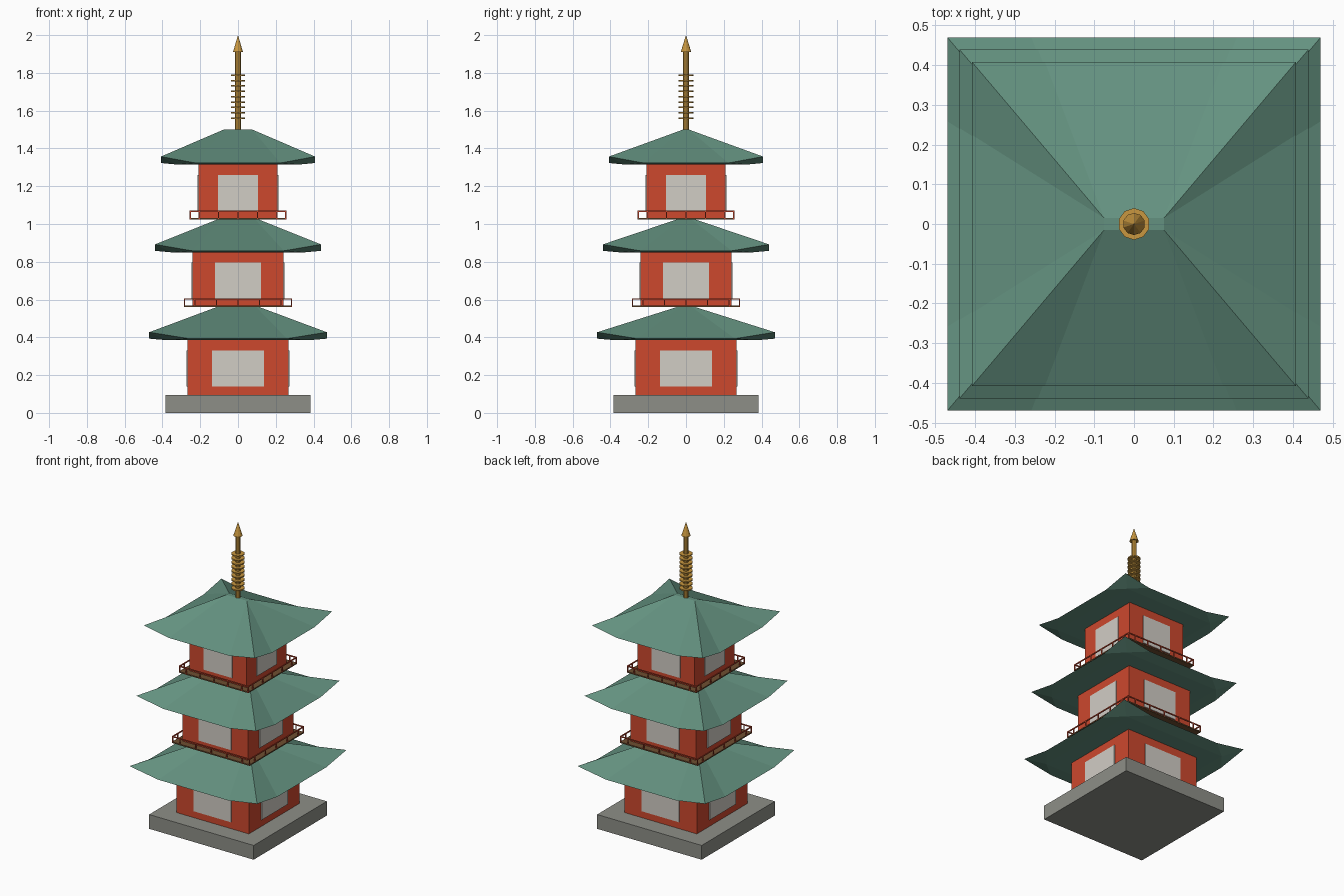
import bpy, bmesh, math
from mathutils import Matrix, Vector

cube = bpy.data.objects.get("Cube")
if cube:
    bpy.data.objects.remove(cube, do_unlink=True)


def material(name, rgb):
    m = bpy.data.materials.new(name)
    m.use_nodes = True
    m.diffuse_color = (*rgb, 1)
    m.node_tree.nodes["Principled BSDF"].inputs["Base Color"].default_value = (*rgb, 1)
    return m


RED = material("red_lacquer", (0.61, 0.065, 0.027))
WHITE = material("window_white", (0.64, 0.61, 0.56))
STONE = material("grey_stone", (0.27, 0.275, 0.245))
GREEN = material("green_roof", (0.127, 0.285, 0.215))
GOLD = material("gold_metal", (0.58, 0.31, 0.05))
WOOD = material("brown_wood", (0.156, 0.076, 0.03))


def finish(name, bm, mat):
    bmesh.ops.recalc_face_normals(bm, faces=bm.faces)
    mesh = bpy.data.meshes.new(name)
    bm.to_mesh(mesh)
    bm.free()
    mesh.materials.append(mat)
    obj = bpy.data.objects.new(name, mesh)
    bpy.context.collection.objects.link(obj)
    return obj


def add_box(bm, lo, hi, turn=0):
    lo, hi = Vector(lo), Vector(hi)
    m = (Matrix.Rotation(turn, 4, "Z") @ Matrix.Translation((lo + hi) / 2)
         @ Matrix.Diagonal((*(hi - lo), 1)))
    bmesh.ops.create_cube(bm, size=1, matrix=m)


def add_cone(bm, r1, r2, z0, z1, sides=10):
    bmesh.ops.create_cone(bm, cap_ends=True, segments=sides, radius1=r1, radius2=r2,
                          depth=z1 - z0, matrix=Matrix.Translation((0, 0, (z0 + z1) / 2)))


def block(name, half, z0, z1, mat):
    bm = bmesh.new()
    add_box(bm, (-half, -half, z0), (half, half, z1))
    finish(name, bm, mat)


QUARTERS = [i * math.pi / 2 for i in range(4)]


def windows(name, half, width, z0, z1):
    bm = bmesh.new()
    for turn in QUARTERS:
        add_box(bm, (-width, -half - 0.005, z0), (width, -half + 0.002, z1), turn)
    finish(name, bm, WHITE)


def roof(name, half, z):
    """Hipped roof with a short ridge, upturned corners and a closed soffit."""
    bm = bmesh.new()
    rx, ry = half * 0.185, half * 0.037
    ridge = [bm.verts.new((sx * rx, sy * ry, z + 0.185))
             for sx, sy in ((-1, -1), (1, -1), (1, 1), (-1, 1))]
    eave, soffit = [], []
    for turn in QUARTERS:
        rot = Matrix.Rotation(turn, 3, "Z")
        for t, lift in ((-1, 0.042), (-0.55, 0.008), (0.55, 0.008)):
            eave.append(bm.verts.new(rot @ Vector((t * half, -half, z + lift))))
        soffit.append(bm.verts.new(rot @ Vector((-half * 0.8, -half * 0.8, z))))
    for i in range(4):
        a, b = ridge[i], ridge[(i + 1) % 4]
        c, d = soffit[i], soffit[(i + 1) % 4]
        p = [eave[(3 * i + k) % 12] for k in range(4)]
        for u, v in ((a, b), (c, d)):
            bm.faces.new((p[0], p[1], u))
            bm.faces.new((p[1], p[2], v, u))
            bm.faces.new((p[2], p[3], v))
    bm.faces.new(ridge)
    bm.faces.new(soffit)
    finish(name, bm, GREEN)


def railing(name, half, z):
    bm = bmesh.new()
    w = 0.003
    for turn in QUARTERS:
        add_box(bm, (-half, -half, z + 0.039), (half, -half + 2 * w, z + 0.046), turn)
        for x in [-half + w] + [k * 0.4 * half for k in range(-2, 3)]:
            add_box(bm, (x - w, -half, z), (x + w, -half + 2 * w, z + 0.042), turn)
    finish(name, bm, RED)


# Stone plinth
block("stone_base", 0.385, 0, 0.095, STONE)

# Storeys: name, wall half width, floor, eave height, roof half width, window half width
STOREYS = (("lower", 0.267, 0.095, 0.385, 0.47, 0.138),
           ("middle", 0.24, 0.56, 0.85, 0.44, 0.121),
           ("upper", 0.21, 1.025, 1.315, 0.408, 0.105))
for name, half, floor, eave_z, roof_half, win in STOREYS:
    block(name + "_walls", half, floor, eave_z + 0.005, RED)
    windows(name + "_windows", half, win, floor + 0.045, floor + 0.235)
    roof(name + "_roof", roof_half, eave_z)
    if name != "lower":
        block(name + "_balcony_floor", half + 0.046, floor, floor + 0.008, WOOD)
        railing(name + "_balcony_railing", half + 0.046, floor)

# Spire with stacked rings and a pointed finial
bm = bmesh.new()
add_cone(bm, 0.017, 0.017, 1.49, 1.92)
finish("spire_pole", bm, GOLD)

bm = bmesh.new()
for i in range(9):
    z = 1.56 + i * 0.0285
    add_cone(bm, 0.04, 0.04, z - 0.004, z + 0.004)
finish("spire_rings", bm, GOLD)

bm = bmesh.new()
add_cone(bm, 0.028, 0, 1.91, 2.0)
finish("spire_finial", bm, GOLD)
